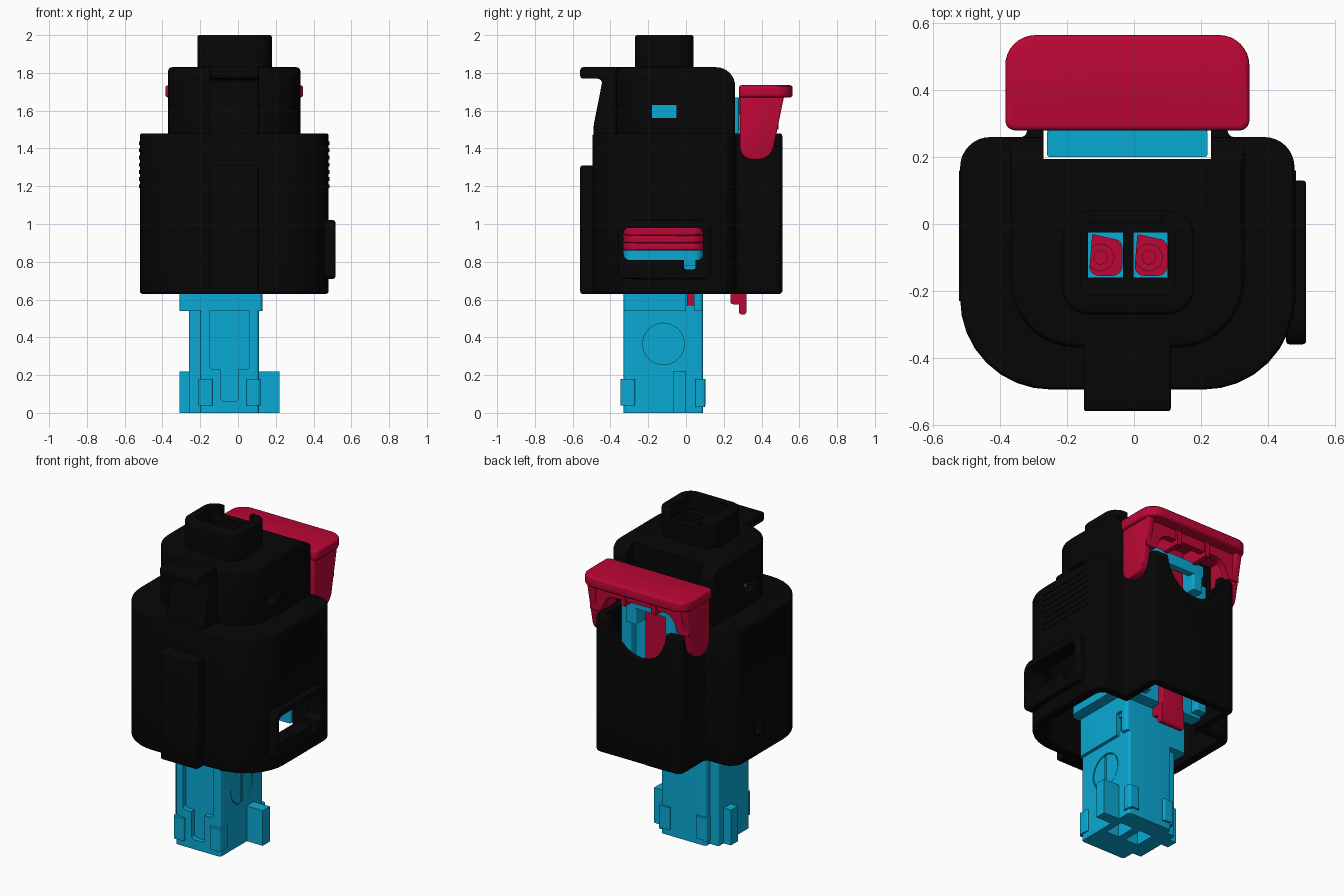
import bpy, bmesh, math
from mathutils import Vector

if "Cube" in bpy.data.objects:
    bpy.data.objects.remove(bpy.data.objects["Cube"])

C = -0.02   # symmetry plane of the housing
P = -0.045  # symmetry plane of the plug


def material(name, rgb):
    m = bpy.data.materials.new(name)
    m.diffuse_color = (*rgb, 1)
    m.use_nodes = True
    m.node_tree.nodes["Principled BSDF"].inputs["Base Color"].default_value = m.diffuse_color
    return m


BLACK = material("black_plastic", (0.002, 0.002, 0.002))
RED = material("red_plastic", (0.5, 0.002, 0.036))
CYAN = material("cyan_plastic", (0.003, 0.4, 0.66))


def outline(pts, seg=8):
    """Polygon of (a, b, radius) corners with true arcs."""
    out = []
    for i, (a, b, r) in enumerate(pts):
        p = Vector((a, b))
        if r == 0:
            out.append(p)
            continue
        d1 = (Vector(pts[i - 1][:2]) - p).normalized()
        d2 = (Vector(pts[(i + 1) % len(pts)][:2]) - p).normalized()
        w = math.sin(d1.angle(d2) / 2)
        s, e = p + d1 * r, p + d2 * r
        for k in range(seg + 1):
            t = k / seg
            u, v, x = (1 - t) ** 2, 2 * t * (1 - t) * w, t * t
            out.append((s * u + p * v + e * x) / (u + v + x))
    # drop coincident neighbours so the solid stays closed
    return [q for i, q in enumerate(out) if (q - out[i - 1]).length > 1e-5]


def rect(a0, a1, b0, b1, r=0):
    return [(a0, b0, r), (a1, b0, r), (a1, b1, r), (a0, b1, r)]


def bake(ob):
    dg = bpy.context.evaluated_depsgraph_get()
    me = bpy.data.meshes.new_from_object(ob.evaluated_get(dg))
    ob.modifiers.clear()
    ob.data = me


def prism(name, pts, h0, h1, mat=None, axis='z', bevel=0, seg=8):
    """Extrude a rounded outline along an axis, optionally bevelling its rims."""
    place = {'z': lambda a, b, h: (a, b, h), 'x': lambda a, b, h: (h, a, b),
             'y': lambda a, b, h: (a, h, b)}[axis]
    o = outline(pts, seg)
    bm = bmesh.new()
    lo = [bm.verts.new(place(*p, h0)) for p in o]
    hi = [bm.verts.new(place(*p, h1)) for p in o]
    bm.faces.new(lo)
    bm.faces.new(hi)
    for i in range(len(o)):
        j = (i + 1) % len(o)
        bm.faces.new((lo[i], lo[j], hi[j], hi[i]))
    bmesh.ops.recalc_face_normals(bm, faces=bm.faces)
    me = bpy.data.meshes.new(name)
    bm.to_mesh(me)
    bm.free()
    ob = bpy.data.objects.new(name, me)
    bpy.context.collection.objects.link(ob)
    if mat:
        me.materials.append(mat)
    if bevel:
        m = ob.modifiers.new("bevel", 'BEVEL')
        m.width, m.segments, m.limit_method, m.angle_limit = bevel, 3, 'ANGLE', 0.7
        bake(ob)
    return ob


def box(name, x0, x1, y0, y1, z0, z1, mat=None, r=0, bevel=0):
    return prism(name, rect(x0, x1, y0, y1, r), z0, z1, mat, 'z', bevel)


def cut(ob, *cutters):
    for c in cutters:
        m = ob.modifiers.new("cut", 'BOOLEAN')
        m.operation, m.object, m.solver = 'DIFFERENCE', c, 'EXACT'
        bake(ob)
        bpy.data.objects.remove(c)


def disc(a, b, r):
    return rect(a - r, a + r, b - r, b + r, r)


# --- Black housing -------------------------------------------------------
body = prism("housing_body", [
    (-.52, -.495, .27), (.48, -.495, .27), (.48, .26, .09), (.28, .26, .02),
    (.28, .51, .04), (-.32, .51, .04), (-.32, .26, .02), (-.52, .26, .09)],
    .63, 1.48, BLACK, bevel=.015)
scoop = [(C + .2 * math.cos(t * math.pi / 12), 1.5 - .23 * math.sin(t * math.pi / 12), 0)
         for t in range(13)]
cut(body,
    prism("c", [(-.46, -.43, .22), (.42, -.43, .22), (.42, .21, .05), (-.46, .21, .05)], .5, 1.41),
    box("c", -.27, .23, .19, .46, .5, 2),
    box("c", -.31, .27, -.31, .1, 1.3, 1.6, r=.08),
    prism("c", [(C - .2, 1.7, 0), (C + .2, 1.7, 0)] + scoop, .4, .6, axis='y'),
    prism("c", rect(-.33, .09, .81, .98, .03), .3, .6, axis='x'),
    prism("c", rect(-.01, .05, .76, .85, .01), -.6, .6, axis='x'))

# Raised frame around the side window
frame = prism("window_frame", [(-.36, .71, .03), (.13, .71, .03), (.13, 1.02, .06),
                               (-.36, 1.02, .06)], .455, .515, BLACK, 'x', .01)
cut(frame, prism("c", rect(-.33, .09, .81, .98, .03), .3, .6, axis='x'),
    prism("c", rect(-.01, .05, .76, .85, .01), .3, .6, axis='x'))

# Front spine and grip ribs
box("front_spine", -.15, .11, -.56, -.44, .63, 1.31, BLACK, .02, .012)
for s in (-1, 1):
    for i in range(7):
        z = 1.2 + i * .038
        prism("grip_rib", rect(-.23, .16, z - .01, z + .01, .008),
              C + s * .49, C + s * .504, BLACK, 'x', seg=2)

# Upper housing with rounded back shoulder and open rear slot
upper = prism("housing_upper", [(-.37, -.37, .2), (.33, -.37, .2), (.33, .26, .02),
                                (-.37, .26, .02)], 1.46, 1.83, BLACK, bevel=.02)
shoulder = [(.16 + .1 * math.sin(t * math.pi / 16), 1.73 + .1 * math.cos(t * math.pi / 16), 0)
            for t in range(9)]
cut(upper,
    prism("c", shoulder + [(.4, 1.73, 0), (.4, 2, 0), (.16, 2, 0)], -1, 1, axis='x'),
    box("c", -.27, .23, .195, .5, 1.3, 2),
    box("c", -.31, .27, -.31, .1, 1.4, 1.77, r=.08),
    box("c", -.14, .10, -.16, -.02, 1.6, 2),
    prism("c", rect(-.18, -.05, 1.56, 1.63), -1, 1, axis='x'))

# Wire collar
collar = box("wire_collar", -.215, .18, -.27, .04, 1.815, 2, BLACK, .08, .012)
cut(collar, box("c", -.16, .12, -.21, .0, 1.91, 2.1, r=.03),
    box("c", -.12, .08, -.05, .1, 1.94, 2.1),
    *[box("c", x - .052, x + .052, -.16, -.025, 1.7, 2.1) for x in (-.085, .05)])

# Front latch lever
prism("latch_lever", [(-.56, 1.77, .015), (-.56, 1.83, .015), (-.34, 1.83, 0), (-.34, 1.4, 0),
                      (-.49, 1.4, 0), (-.49, 1.52, .03), (-.44, 1.77, .03)],
      -.15, .11, BLACK, 'x', .008, 4)

# --- Cyan plug -----------------------------------------------------------
plug = box("plug_column", -.2, .11, -.33, .09, 0, 1.68, CYAN, .015)
cut(plug,
    prism("c", rect(-.15, .06, .23, .57, .02), -.4, -.30, axis='y'),
    prism("c", rect(-.09, 0, .06, .25, .02), -.4, -.30, axis='y'),
    prism("c", disc(-.12, .365, .11), .1, .2, axis='x'),
    *[box("c", x - .045, x + .045, -.16, -.03, -.1, .12) for x in (P - .07, P + .07)],
    *[prism("c", disc(x, -.1, .02), -.1, 2, seg=4) for x in (-.1, .045)],
    box("c", -.01, .2, .0, .045, .57, .66))
# Date dial: recessed disc with a pointer bar
prism("dial_disc", disc(-.12, .365, .104), .07, .107, CYAN, 'x')
prism("dial_pointer", rect(-.126, -.114, .27, .46), .1, .112, CYAN, 'x')

box("plug_side_rail", -.26, -.19, -.25, .05, 0, .6, CYAN, .01)
for s in (-1, 1):
    box("plug_wing", *sorted((P + s * .13, P + s * .265)), -.07, 0, 0, .22, CYAN)
    for y in (-.335, .085):
        box("plug_pad", P + s * .125 - .035, P + s * .125 + .035, y - .012, y + .018, .04, .18,
            CYAN, .01)
    box("plug_side_pad", *sorted((P + s * .14, P + s * .165)), -.34, -.27, .04, .18, CYAN, .01)
    box("plug_side_pad", *sorted((P + s * .14, P + s * .165)), .05, .1, .03, .18, CYAN, .01)
flange = box("plug_flange", -.31, .13, -.33, .09, .54, .80, CYAN, .02)
cut(flange, box("c", -.01, .2, .0, .045, .5, .68))
box("plug_collar", -.31, .2, -.33, .09, .78, .86, CYAN, .05)

# Rear cyan guide seen through the slot
box("rear_guide", -.26, .22, .2, .28, .66, 1.67, CYAN, .01)
for s in (-1, 1):
    box("guide_rail", *sorted((C + s * .17, C + s * .24)), .27, .33, .68, 1.5, CYAN, .01)
    box("guide_arm", *sorted((C + s * .1, C + s * .17)), .27, .38, 1.42, 1.58, CYAN, .01)
box("guide_bar", -.2, .16, .34, .38, 1.52, 1.59, CYAN, .01)

# --- Red parts -----------------------------------------------------------
# Sliding lock: cap, side legs, web, long tongue
prism("lock_cap", [(-.385, .28, .03), (.345, .28, .03), (.345, .565, .09), (-.385, .565, .09)],
      1.67, 1.735, RED, bevel=.015)
for s in (-1, 1):
    x0, x1 = sorted((C + s * .30, C + s * .345))
    prism("lock_leg", [(.285, 1.68, 0), (.285, 1.34, .07), (.45, 1.34, .07), (.52, 1.68, 0)],
          x0, x1, RED, 'x', .008)
    box("lock_rib", *sorted((C + s * .09, C + s * .12)), .3, .5, 1.58, 1.68, RED)
prism("lock_web", [(C - .34, 1.68, 0), (C + .34, 1.68, 0), (C + .34, 1.5, 0), (C + .27, 1.5, 0),
                   (C + .22, 1.61, .05), (C - .22, 1.61, .05), (C - .27, 1.5, 0),
                   (C - .34, 1.5, 0)], .45, .49, RED, 'y')
box("lock_tongue", -.1, .06, .28, .32, .6, 1.68, RED, .01)
prism("tongue_hook", [(.235, .64, 0), (.235, .575, .015), (.28, .575, 0), (.28, .52, .015),
                      (.32, .52, .015), (.32, .64, 0)], -.1, .06, RED, 'x', seg=3)

# Ribbed seal around the plug
for g, z0, z1 in ((0, .86, .9), (-.015, .89, .91), (0, .9, .94), (-.015, .93, .95),
                  (0, .94, .985)):
    box("seal_ridge", -.32 - g, .27 + g, -.33 - g, .1 + g, z0, z1, RED, .07, .008)
box("inner_lock", .06, .1, .005, .04, .56, .66, RED)

# Terminals' wire seals
for x, hx in ((-.085, -.1), (.05, .045)):
    t = prism("terminal_seal", [(x - .05, -.155, .03), (x + .05, -.155, .03),
                                (x + .05, -.05, .02), (x - .04, -.03, .005)],
              1.66, 1.82, RED)
    cut(t, prism("c", disc(hx, -.1, .02), 1.5, 2, seg=4),
        prism("c", disc(hx, -.1, .04), 1.77, 2, seg=4))

# Smooth rounded surfaces, keep edges sharp
bpy.ops.object.select_all(action='SELECT')
bpy.context.view_layer.objects.active = body
bpy.ops.object.shade_smooth_by_angle(angle=math.radians(30))
